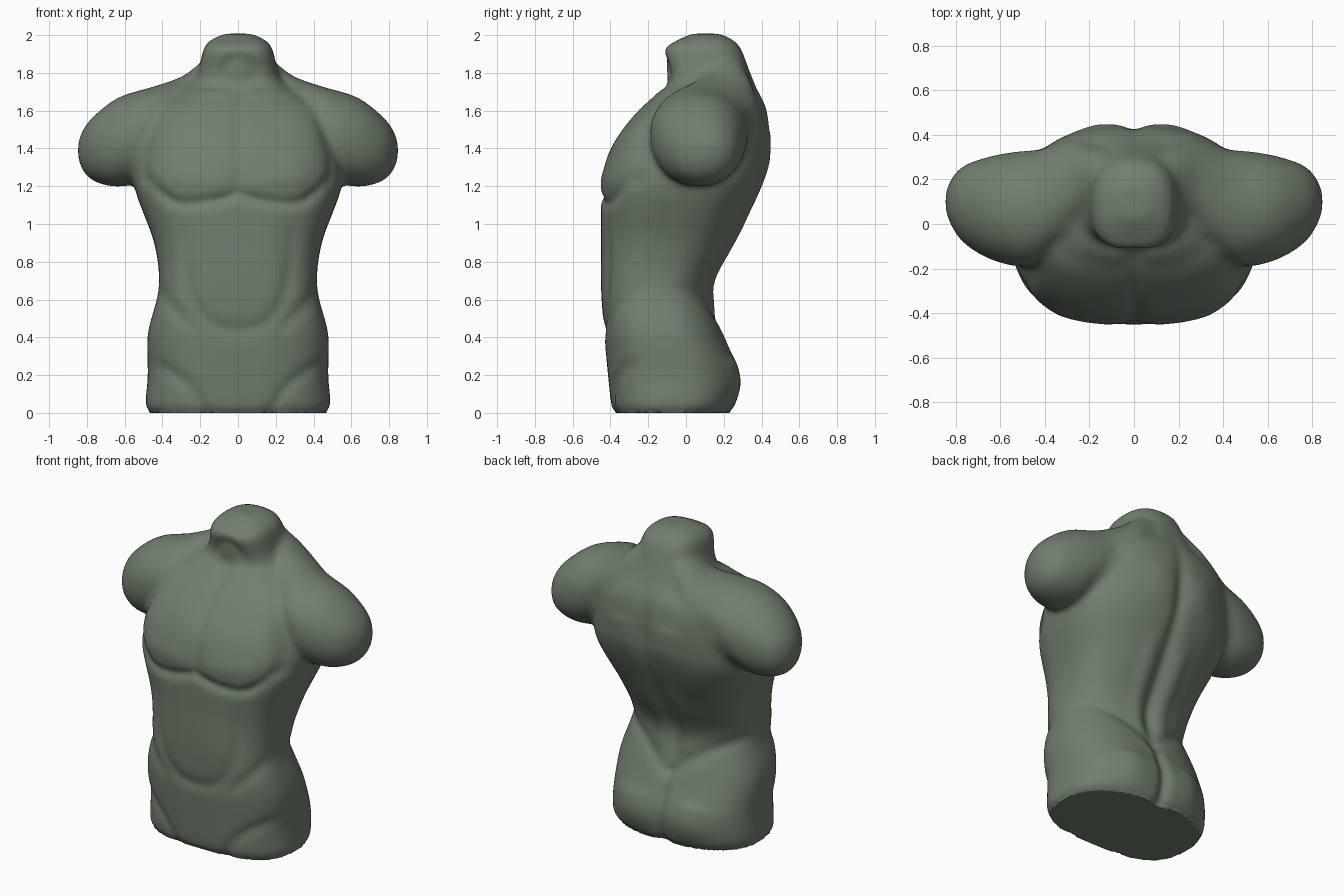
import bpy, bmesh, math
from mathutils import Vector

if "Cube" in bpy.data.objects:
    bpy.data.objects.remove(bpy.data.objects["Cube"])

N = 48  # points around each section


def smooth_keys(keys, steps=4):
    """Catmull-Rom curve through the key points."""
    k = [Vector(q) for q in keys]
    k = [k[0]] + k + [k[-1]]
    out = []
    for a, b, c, d in zip(k, k[1:], k[2:], k[3:]):
        for i in range(steps):
            t = i / steps
            out.append(b + ((c - a) + ((2 * a - 5 * b + 4 * c - d) + (3 * b - a - 3 * c + d) * t) * t) * t / 2)
    return out + [k[-1]]


def section(lo0, hi0, lo1, hi1, p, q):
    """Superellipse outline filling a box; p and q set the squareness of its two halves."""
    for i in range(N):
        c, s = math.cos(2 * math.pi * i / N), math.sin(2 * math.pi * i / N)
        e = 2 / (p if s < 0 else q)
        yield ((lo0 + hi0 + (hi0 - lo0) * math.copysign(abs(c) ** e, c)) / 2,
               (lo1 + hi1 + (hi1 - lo1) * math.copysign(abs(s) ** e, s)) / 2)


def loft(bm, rings):
    """Skin a closed tube over the rings and cap both ends."""
    loops = [[bm.verts.new(p) for p in r] for r in rings]
    for a, b in zip(loops, loops[1:]):
        for i in range(N):
            j = (i + 1) % N
            bm.faces.new((a[i], a[j], b[j], b[i]))
    bm.faces.new(loops[0][::-1])
    bm.faces.new(loops[-1])


# Trunk and neck: z, half width, front y, back y
trunk = [
    (0, .46, -.375, .22), (.04, .49, -.395, .26), (.2, .478, -.413, .285),
    (.42, .478, -.433, .2), (.66, .42, -.45, .135), (.9, .444, -.45, .25),
    (1.2, .55, -.447, .405), (1.4, .54, -.4, .443), (1.6, .48, -.255, .43),
    (1.72, .28, -.11, .375), (1.8, .215, -.1, .34), (1.92, .185, -.118, .295),
    (1.97, .15, -.05, .255), (2.008, .07, .03, .18)]
# Shoulder: x, bottom z, top z, front y, back y
shoulder = [
    (.05, 1.5, 1.96, .08, .31), (.21, 1.4, 1.845, .03, .37), (.3, 1.35, 1.78, -.06, .38),
    (.45, 1.24, 1.727, -.19, .34), (.63, 1.197, 1.672, -.165, .308),
    (.76, 1.225, 1.575, -.09, .265), (.82, 1.28, 1.5, -.01, .205), (.847, 1.35, 1.43, .06, .14)]

bm = bmesh.new()
loft(bm, [[(x, y, z) for x, y in section(-w, w, f, b, 2.8, 2.45)] for z, w, f, b in smooth_keys(trunk)])
for s in (1, -1):
    loft(bm, [[(s * x, y, z) for y, z in section(f, b, lo, hi, 2.1, 2.1)]
              for x, lo, hi, f, b in smooth_keys(shoulder)])
bmesh.ops.recalc_face_normals(bm, faces=bm.faces)
mesh = bpy.data.meshes.new("torso")
bm.to_mesh(mesh)
bm.free()
torso = bpy.data.objects.new("torso", mesh)
bpy.context.collection.objects.link(torso)
bpy.context.view_layer.objects.active = torso
torso.select_set(True)


def soften(times):
    m = torso.modifiers.new("soften", 'SMOOTH')
    m.factor, m.iterations = .5, times
    bpy.ops.object.modifier_apply(modifier="soften")


# Fuse the parts into one skin and soften the joins
fuse = torso.modifiers.new("fuse", 'REMESH')
fuse.mode, fuse.voxel_size = 'VOXEL', .014
bpy.ops.object.modifier_apply(modifier="fuse")
soften(16)


def nearest(p, path):
    """Distance to a path, and how far along it the nearest point lies (0 to 1)."""
    best = (9, 0)
    for i, (a, b) in enumerate(zip(path, path[1:])):
        ab = b - a
        t = max(0, min(1, (p - a).dot(ab) / ab.length_squared))
        best = min(best, ((p - a - ab * t).length, (i + t) / (len(path) - 1)))
    return best


def sculpt(side, height, spread, *keys):
    """Raise or sink a mirrored (x, z) line on the front (-1) or back (1), fading at its end."""
    path = smooth_keys(keys, 3)
    reach = 2.5 * spread
    x0, x1 = min(q.x for q in path) - reach, max(q.x for q in path) + reach
    z0, z1 = min(q.y for q in path) - reach, max(q.y for q in path) + reach
    for i, (co, no) in enumerate(skin):
        facing = min(1, side * no.y * 2)
        if facing > 0 and x0 < abs(co.x) < x1 and z0 < co.z < z1:
            d, along = nearest(Vector((abs(co.x), co.z)), path)
            if d < reach:
                moves[i] += facing * height * min(1, .15 + 3 * (1 - along)) * math.exp(-(d / spread) ** 2)


verts = torso.data.vertices
skin = [(v.co.copy(), v.normal.copy()) for v in verts]
moves = [0] * len(skin)
# Front: breastbone, under chest, chest, belly edge, waist crease, groin, collarbone, throat, armpit
sculpt(-1, -.013, .03, (0, 1.2), (0, 1.7))
sculpt(-1, -.022, .028, (0, 1.16), (.15, 1.12), (.35, 1.12), (.5, 1.26))
sculpt(-1, .01, .06, (.12, 1.23), (.4, 1.25))
sculpt(-1, -.012, .04, (0, .44), (.14, .47), (.26, .65), (.29, 1.05))
sculpt(-1, -.012, .04, (.44, .67), (.34, .55), (.2, .42))
sculpt(-1, -.012, .035, (.17, 0), (.28, .16), (.47, .28))
sculpt(-1, .01, .03, (.08, 1.69), (.36, 1.7))
sculpt(-1, -.014, .04, (0, 1.88), (.07, 1.84), (.11, 1.74))
sculpt(-1, -.014, .04, (.5, 1.24), (.5, 1.38), (.42, 1.6))
# Back: spine, seat cleft, seat, hip crest, lower back, shoulder blade, armpit
sculpt(1, -.024, .045, (0, .45), (0, 1.7))
sculpt(1, -.03, .035, (0, 0), (0, .42))
sculpt(1, .016, .1, (.2, .15), (.22, .3))
sculpt(1, -.015, .04, (0, .42), (.22, .58), (.44, .68))
sculpt(1, .012, .05, (.09, .6), (.12, 1.1))
sculpt(1, .012, .09, (.15, 1.35), (.17, 1.5))
sculpt(1, -.01, .05, (.52, 1.3), (.38, 1.6))

# Push the skin along its normals, soften once more and keep the base flat
for v, (co, no), m in zip(verts, skin, moves):
    v.co = co + no * m
soften(6)
for v in torso.data.vertices:
    if v.co.z < .012 or (v.normal.z < -.9 and v.co.z < .1):
        v.co.z = 0

skin_mat = bpy.data.materials.new("sage_clay")
skin_mat.diffuse_color = (.17, .21, .16, 1)
skin_mat.use_nodes = True
skin_mat.node_tree.nodes["Principled BSDF"].inputs["Base Color"].default_value = skin_mat.diffuse_color
torso.data.materials.clear()
torso.data.materials.append(skin_mat)
bpy.ops.object.shade_smooth_by_angle(angle=math.radians(50))
